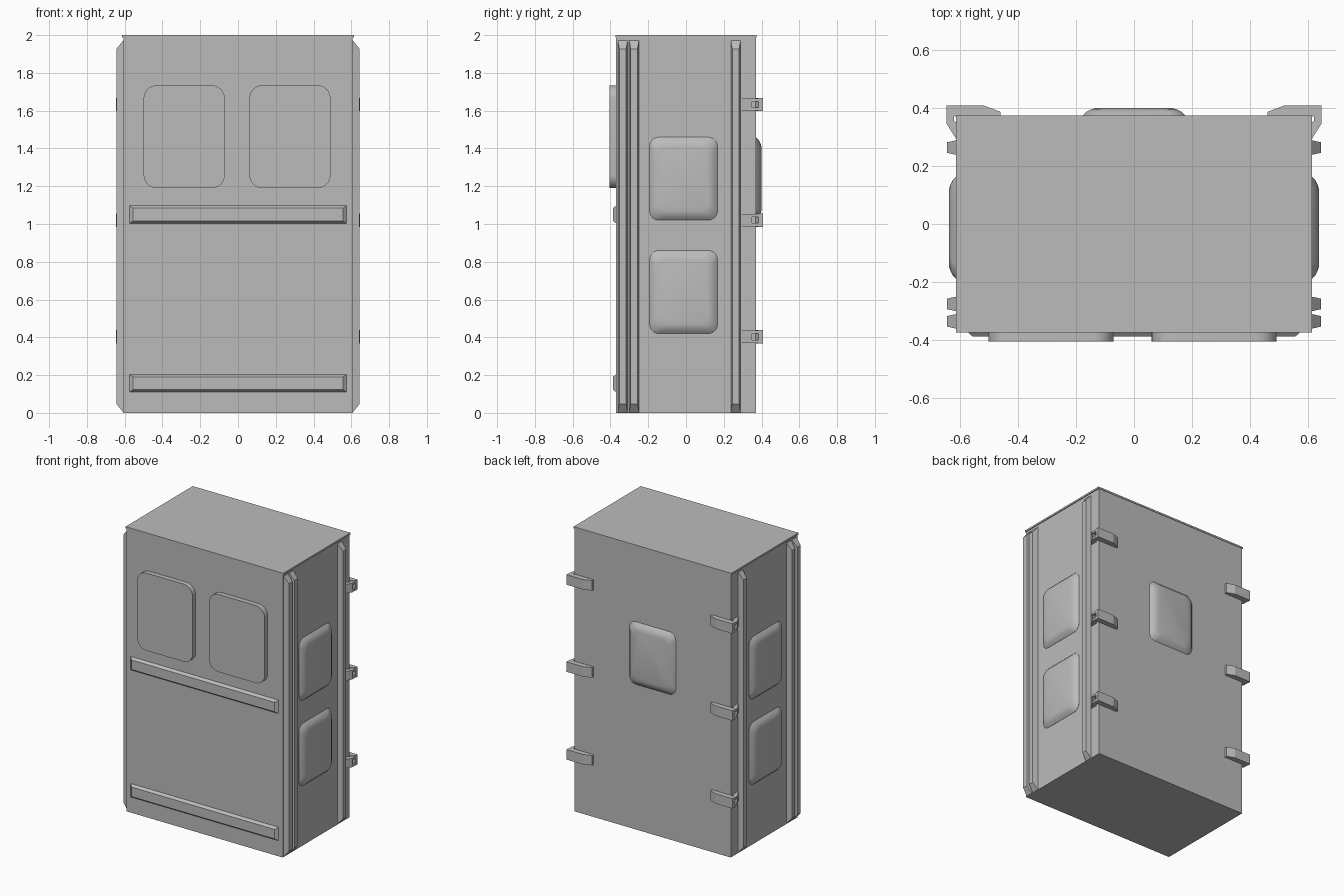
import bpy, bmesh, math
from mathutils import Matrix, Vector

if "Cube" in bpy.data.objects:
    bpy.data.objects.remove(bpy.data.objects["Cube"])

grey = bpy.data.materials.new("plain_grey")
grey.use_nodes = True
COLOUR = (0.5, 0.5, 0.5, 1)
grey.diffuse_color = COLOUR
grey.node_tree.nodes["Principled BSDF"].inputs["Base Color"].default_value = COLOUR

# Orientations: local x is width, local y is up, local z points outwards
FACING = {
    "front": Matrix(((1, 0, 0), (0, 0, -1), (0, 1, 0))),
    "back": Matrix(((-1, 0, 0), (0, 0, 1), (0, 1, 0))),
    "left": Matrix(((0, 0, 1), (1, 0, 0), (0, 1, 0))),
    "right": Matrix(((0, 0, -1), (-1, 0, 0), (0, 1, 0))),
}


def finish(name, bm, smooth=False):
    bmesh.ops.recalc_face_normals(bm, faces=bm.faces)
    mesh = bpy.data.meshes.new(name)
    bm.to_mesh(mesh)
    bm.free()
    mesh.materials.append(grey)
    ob = bpy.data.objects.new(name, mesh)
    bpy.context.collection.objects.link(ob)
    if smooth:
        bpy.ops.object.select_all(action="DESELECT")
        ob.select_set(True)
        bpy.context.view_layer.objects.active = ob
        bpy.ops.object.shade_smooth_by_angle(angle=math.radians(35))
    return ob


def rounded_rect(w, h, r, steps=6):
    if r <= 0:
        return [(w / 2, h / 2), (-w / 2, h / 2), (-w / 2, -h / 2), (w / 2, -h / 2)]
    pts = []
    for q, (sx, sy) in enumerate(((1, 1), (-1, 1), (-1, -1), (1, -1))):
        for i in range(steps + 1):
            a = (q + i / steps) * math.pi / 2
            pts.append((sx * (w / 2 - r) + r * math.cos(a), sy * (h / 2 - r) + r * math.sin(a)))
    return pts


def raised(name, side, centre, w, h, rings, r=0, smooth=False):
    """Plate lofted outwards through rings of (width inset, height inset, depth)."""
    bm = bmesh.new()
    rows = []
    for iw, ih, depth in rings:
        pts = rounded_rect(w - 2 * iw, h - 2 * ih, r)
        rows.append([bm.verts.new(FACING[side] @ Vector((x, y, depth)) + Vector(centre)) for x, y in pts])
    n = len(rows[0])
    for a, b in zip(rows, rows[1:]):
        for i in range(n):
            bm.faces.new((a[i], a[(i + 1) % n], b[(i + 1) % n], b[i]))
    bm.faces.new(rows[0])
    bm.faces.new(rows[-1])
    return finish(name, bm, smooth)


def prism(bm, outline, z0, z1):
    low = [bm.verts.new((x, y, z0)) for x, y in outline]
    high = [bm.verts.new((x, y, z1)) for x, y in outline]
    n = len(low)
    for i in range(n):
        bm.faces.new((low[i], low[(i + 1) % n], high[(i + 1) % n], high[i]))
    bm.faces.new(low)
    bm.faces.new(high)


# Cabinet body and lid
def box(name, x, y, z0, z1):
    bm = bmesh.new()
    prism(bm, [(-x, -y), (x, -y), (x, y), (-x, y)], z0, z1)
    return finish(name, bm)


box("cabinet_body", 0.607, 0.37, 0, 1.988)
box("lid", 0.613, 0.373, 1.988, 2)

# Front windows and horizontal rails
for label, x in (("right", -0.285), ("left", 0.275)):
    raised(label + "_front_window", "front", (x, -0.37, 1.462), 0.43, 0.545,
           [(0, 0, -0.005), (0, 0, 0.034)], 0.07, True)
for label, z in (("upper", 1.05), ("lower", 0.157)):
    raised(label + "_rail", "front", (0, -0.37, z), 1.15, 0.095,
           [(0, 0, -0.005), (0, 0, 0), (0.02, 0.014, 0.017)])

# Cushioned panels on the sides and back
PILLOW = [(0, 0, -0.01), (0, 0, 0), (0.016, 0.016, 0.016), (0.034, 0.034, 0.025), (0.05, 0.05, 0.029)]
raised("back_panel", "back", (0, 0.37, 1.24), 0.36, 0.44, PILLOW, 0.05, True)
for side, sx in (("left", 1), ("right", -1)):
    for label, z in (("upper", 1.24), ("lower", 0.64)):
        raised(f"{side}_{label}_panel", side, (sx * 0.608, -0.013, z), 0.36, 0.44, PILLOW, 0.05, True)

    # Vertical ribs with slanted ends
    for i, y in enumerate((-0.335, -0.275, 0.263)):
        raised(f"{side}_rib_{i + 1}", side, (sx * 0.607, y, 0.987), 0.052, 1.97,
               [(0, 0, -0.005), (0, 0, 0), (0.008, 0.045, 0.037)])

    # Corner latches: a back strap wrapping round to a slotted side arm
    strap = [(0.46, 0.365), (0.46, 0.386), (0.515, 0.407), (0.645, 0.407), (0.645, 0.385), (0.62, 0.372), (0.6, 0.365)]
    arm = [(0.645, 0.39), (0.645, 0.345), (0.612, 0.293), (0.605, 0.293), (0.605, 0.345), (0.62, 0.355), (0.62, 0.39)]
    pad = [(0.645, 0.35), (0.645, 0.345), (0.612, 0.293), (0.605, 0.293), (0.605, 0.345)]
    for i, z in enumerate((0.403, 1.02, 1.632)):
        bm = bmesh.new()
        prism(bm, [(sx * x, y) for x, y in strap], z - 0.035, z + 0.035)
        for s in (-1, 1):
            low, high = sorted((z + s * 0.016, z + s * 0.032))
            prism(bm, [(sx * x, y) for x, y in arm], low, high)
        prism(bm, [(sx * x, y) for x, y in pad], z - 0.016, z + 0.016)
        finish(f"{side}_latch_{i + 1}", bm)
